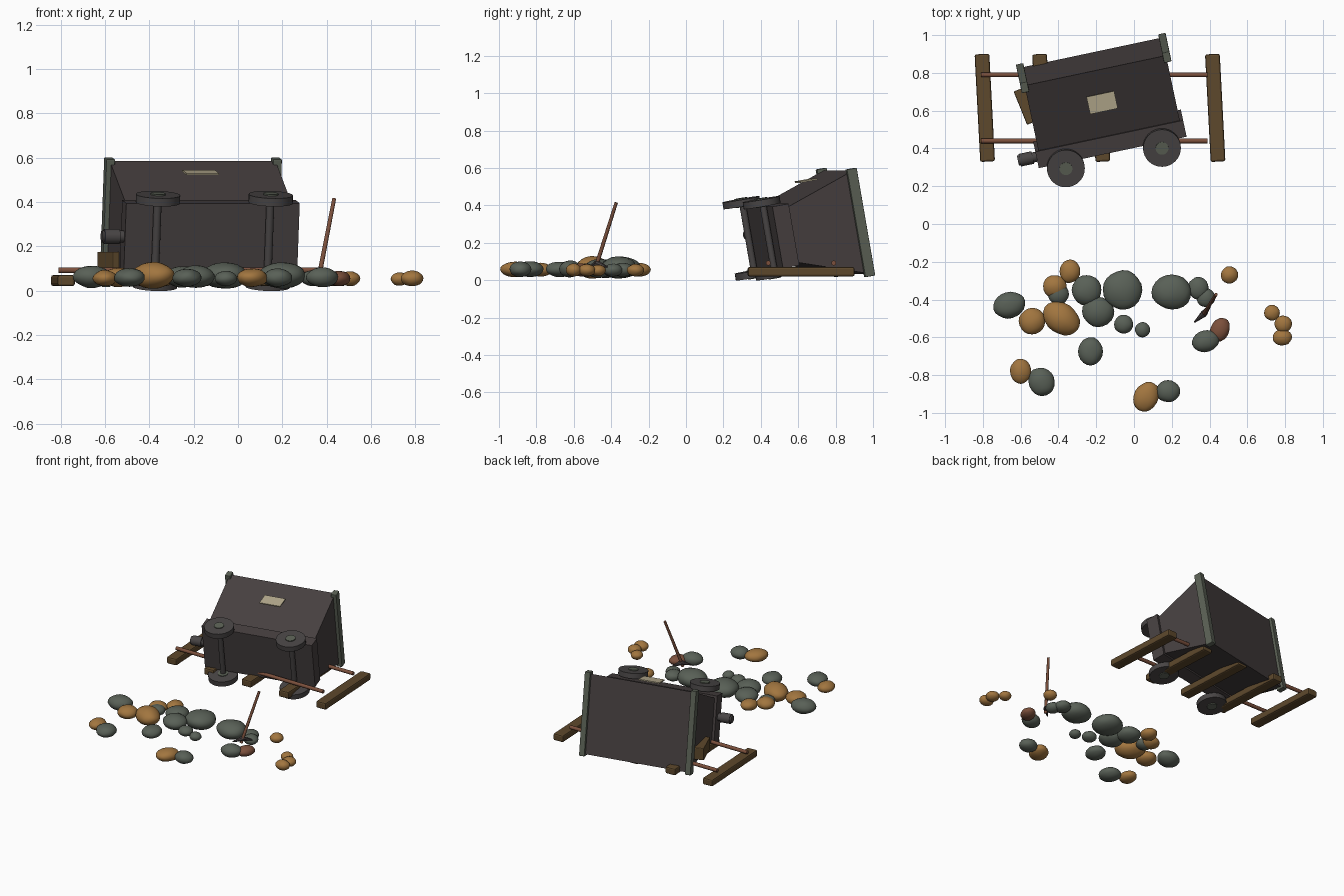
import bpy, bmesh, math, random
from mathutils import Matrix, Vector, noise

random.seed(4)
if "Cube" in bpy.data.objects:
    bpy.data.objects.remove(bpy.data.objects["Cube"])


def material(name, r, g, b):
    m = bpy.data.materials.new(name)
    m.use_nodes = True
    m.diffuse_color = (r, g, b, 1)
    m.node_tree.nodes["Principled BSDF"].inputs["Base Color"].default_value = (r, g, b, 1)
    return m


IRON = material("dark_iron", .062, .051, .051)
WHEEL = material("wheel_iron", .066, .06, .06)
STEEL = material("green_grey_metal", .105, .12, .092)
STONE = material("grey_stone", .1, .118, .095)
ORE = material("ochre_ore", .36, .18, .05)
TIMBER = material("dark_timber", .11, .065, .025)
RUST = material("rusty_brown", .2, .08, .045)
PAPER = material("cream_plate", .48, .42, .28)


def finish(name, bm, mat, matrix, smooth=False, bevel=0):
    mesh = bpy.data.meshes.new(name)
    bmesh.ops.recalc_face_normals(bm, faces=bm.faces)
    bm.to_mesh(mesh)
    bm.free()
    mesh.materials.append(mat)
    ob = bpy.data.objects.new(name, mesh)
    bpy.context.collection.objects.link(ob)
    ob.matrix_world = matrix
    if bevel:
        mod = ob.modifiers.new("soft_edges", "BEVEL")
        mod.width = bevel
        mod.segments = 2
    if smooth:
        bpy.ops.object.select_all(action="DESELECT")
        ob.select_set(True)
        bpy.context.view_layer.objects.active = ob
        bpy.ops.object.shade_smooth_by_angle(angle=math.radians(40))
    return ob


def box(name, size, centre, mat, frame=Matrix(), turn=0, bevel=0):
    bm = bmesh.new()
    bmesh.ops.create_cube(bm, size=1)
    bmesh.ops.scale(bm, vec=size, verts=bm.verts)
    place = frame @ Matrix.Translation(centre) @ Matrix.Rotation(math.radians(turn), 4, "Z")
    return finish(name, bm, mat, place, bevel=bevel)


def rod(name, start, end, r1, mat, r2=None, frame=Matrix(), sides=24):
    start, end = Vector(start), Vector(end)
    axis = end - start
    bm = bmesh.new()
    bmesh.ops.create_cone(bm, cap_ends=True, segments=sides, radius1=r1,
                          radius2=r1 if r2 is None else r2, depth=axis.length)
    place = Matrix.Translation((start + end) / 2) @ axis.to_track_quat("Z", "Y").to_matrix().to_4x4()
    return finish(name, bm, mat, frame @ place, smooth=True)


# Tipped cart: local x is length, y points out of the open top, z across
cart = (Matrix.Translation((-.215, .86, .31)) @ Matrix.Rotation(math.radians(12), 4, "Z")
        @ Matrix.Rotation(math.radians(10), 4, "X"))

# Flared tub
bm = bmesh.new()
bmesh.ops.create_cube(bm, size=1)
for v in bm.verts:
    rim = v.co.y > 0
    v.co = (v.co.x * .765, 0 if rim else -.385, v.co.z * (.56 if rim else .3))
finish("cart_tub", bm, IRON, cart)

box("cart_chassis", (.8, .09, .335), (0, -.425, 0), IRON, cart)
box("cart_plate", (.15, .095, .008), (0, -.18, .258), PAPER, cart)
for end, side in ((-1, "right"), (1, "left")):
    box(side + "_rim_post", (.04, .055, .585), (end * .385, -.008, 0), STEEL, cart, bevel=.004)
    for across, level in ((-1, "lower"), (1, "upper")):
        x, y = end * .26, -.495
        rod(f"{side}_{level}_wheel", (x, y, across * .175), (x, y, across * .212), .1, WHEEL, frame=cart, sides=32)
        rod(f"{side}_{level}_hub", (x, y, across * .17), (x, y, across * .218), .034, STEEL, frame=cart)
    rod(side + "_axle", (end * .26, -.49, -.18), (end * .26, -.49, .18), .018, WHEEL, frame=cart)

# Buffer on one end
rod("buffer_stem", (-.5, -.435, .01), (-.39, -.435, .01), .027, WHEEL, frame=cart)
rod("buffer_head", (-.49, -.435, .01), (-.42, -.435, .01), .034, WHEEL, frame=cart)

# Track
for i in range(5):
    box(f"sleeper_{i + 1}", (.078, .57, .05), (-.79 + i * .305, .615, .045), TIMBER, turn=3, bevel=.01)
for y, where in ((.44, "front"), (.79, "back")):
    rod(where + "_rail", (-.81, y, .092), (.39, y, .092), .013, RUST, sides=12)
box("loose_timber_block", (.09, .19, .09), (-.56, .63, .13), TIMBER, turn=22, bevel=.006)

# Pickaxe stuck in the rubble
rod("pick_handle", (.365, -.485, .06), (.434, -.373, .415), .011, RUST, r2=.009, sides=10)
for tip, where in (((.32, -.52, .07), "front"), ((.41, -.42, .07), "back")):
    rod(where + "_pick_point", (.37, -.475, .09), tip, .018, IRON, r2=.004, sides=8)


def rock(name, mat, x, y, rx, ry, turn=0):
    bm = bmesh.new()
    bmesh.ops.create_icosphere(bm, subdivisions=3, radius=1)
    seed = Vector((random.random(), random.random(), random.random())) * 50
    for v in bm.verts:
        v.co *= 1 + .06 * noise.noise(v.co * 1.5 + seed)
    bmesh.ops.scale(bm, vec=(rx, ry, .012 + rx * .45), verts=bm.verts)
    place = Matrix.Translation((x, y, .042 + rx * .25)) @ Matrix.Rotation(math.radians(turn), 4, "Z")
    finish(name, bm, mat, place, smooth=True)


# Scattered rubble: x, y, radii and optional turn
stones = [(-.66, -.43, .085, .07, 15), (-.4, -.37, .055, .055), (-.25, -.35, .08, .08),
          (-.06, -.35, .105, .105), (-.19, -.465, .085, .08), (.2, -.36, .105, .093),
          (.34, -.34, .055, .06), (.38, -.39, .05, .05), (-.055, -.53, .05, .05),
          (.045, -.56, .04, .04), (-.23, -.675, .065, .075), (-.49, -.835, .068, .077, 20),
          (.18, -.885, .065, .058), (.38, -.62, .073, .058, 15)]
ores = [(-.34, -.25, .055, .062), (-.42, -.33, .062, .06), (-.54, -.515, .07, .07),
        (-.385, -.5, .105, .08, -35), (-.6, -.78, .055, .067), (.065, -.915, .066, .083, -30),
        (.505, -.27, .046, .046), (.73, -.47, .041, .041), (.79, -.53, .046, .046),
        (.785, -.6, .052, .042)]
for kind, mat, rocks in (("stone", STONE, stones), ("ore", ORE, ores)):
    for i, spec in enumerate(rocks):
        rock(f"{kind}_{i + 1}", mat, *spec)
rock("rusty_stone", RUST, .455, -.56, .05, .065, -25)
